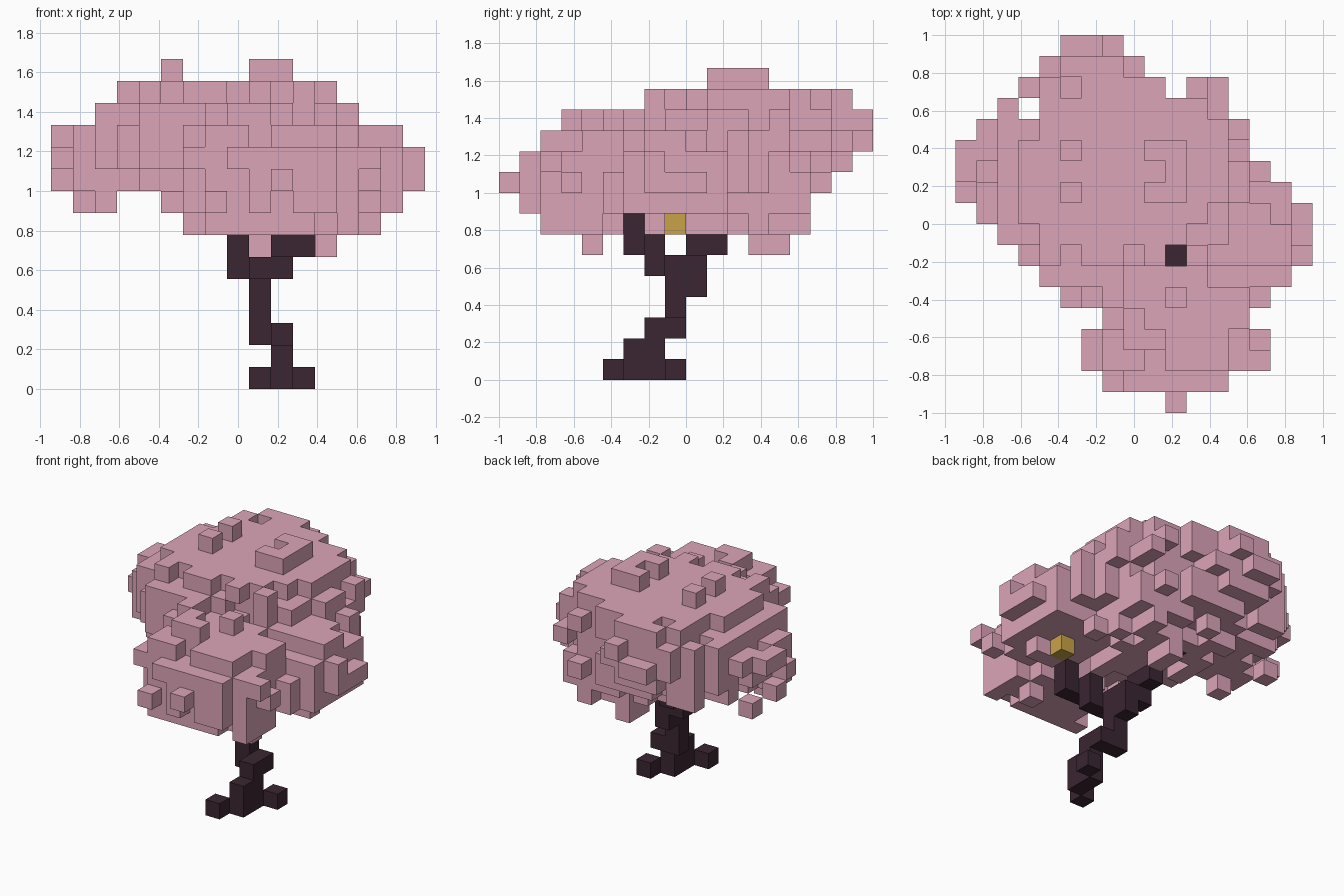
import bpy
import bmesh
import random
from itertools import product
from mathutils import Vector

old = bpy.data.objects.get("Cube")
if old:
    bpy.data.objects.remove(old, do_unlink=True)

random.seed(7)
CELL = 1 / 9
NX, NY, NZ = 17, 18, 15
ORIGIN = Vector((-NX / 2, -NY / 2, 0))


def make_material(name, colour):
    mat = bpy.data.materials.new(name)
    mat.use_nodes = True
    mat.diffuse_color = (*colour, 1)
    bsdf = next(n for n in mat.node_tree.nodes if n.type == 'BSDF_PRINCIPLED')
    bsdf.inputs["Base Color"].default_value = (*colour, 1)
    return mat


def build_blocks(name, cells, material):
    """Make one mesh from the outer faces of a set of unit blocks."""
    bm = bmesh.new()
    corners = {}

    def corner(point):
        if point not in corners:
            corners[point] = bm.verts.new((Vector(point) + ORIGIN) * CELL)
        return corners[point]

    for cell in sorted(cells):
        for axis, side in product(range(3), (0, 1)):
            neighbour = list(cell)
            neighbour[axis] += 2 * side - 1
            if tuple(neighbour) in cells:
                continue
            b, c = (axis + 1) % 3, (axis + 2) % 3
            loop = []
            for db, dc in ((0, 0), (1, 0), (1, 1), (0, 1)):
                point = list(cell)
                point[axis] += side
                point[b] += db
                point[c] += dc
                loop.append(corner(tuple(point)))
            bm.faces.new(loop if side else loop[::-1])
    mesh = bpy.data.meshes.new(name)
    bm.to_mesh(mesh)
    bm.free()
    mesh.materials.append(material)
    obj = bpy.data.objects.new(name, mesh)
    bpy.context.collection.objects.link(obj)
    return obj


def fill(rows, start):
    """Turn inclusive spans per row into a set of (column, row) pairs."""
    return {(col, start + n) for n, spans in enumerate(rows)
            for lo, hi in spans for col in range(lo, hi + 1)}


# Crown outlines: width by height, depth by height, width by depth
front = fill([[(6, 14)], [(1, 2), (5, 15)], [(0, 16)], [(0, 16)], [(0, 15)],
              [(2, 13)], [(3, 12)], [(5, 5), (9, 10)]], 7)
side = fill([[(2, 14)], [(1, 14)], [(0, 15)], [(1, 16)], [(2, 17)],
             [(3, 17)], [(7, 16)], [(10, 12)]], 7)
plan = fill([[(10, 10)], [(7, 12)], [(6, 14)], [(6, 14)], [(7, 13)],
             [(5, 14)], [(4, 15)], [(3, 16)], [(2, 16)], [(1, 16)],
             [(0, 15)], [(0, 14)], [(0, 13)], [(1, 13)],
             [(2, 2), (4, 12)], [(3, 9), (11, 12)], [(4, 8)], [(5, 7)]], 0)

# Leaf clumps: centre and radii in blocks
lobes = [
    (Vector((6, 11, 11)), (6.6, 6.6, 3.6)),        # rear left
    (Vector((10, 11, 10.5)), (4.5, 4.8, 4.3)),     # rear centre
    (Vector((13, 8, 9.2)), (4.2, 4, 2.5)),         # right
    (Vector((10, 4, 9)), (4.6, 4.4, 3.3)),         # front
]


def roughness(cell):
    """Distance from the nearest clump centre, roughened per block."""
    best = min(Vector(d / r for d, r in zip(Vector(cell) - centre, radii)).length
               for centre, radii in lobes)
    return best + random.uniform(-0.18, 0.18)


# Trunk: feet, crooked stem and two branches
trunk = {
    (9, 5, 0), (10, 6, 0), (10, 7, 0), (11, 8, 0),
    (10, 6, 1), (10, 7, 1), (10, 7, 2), (10, 8, 2), (9, 8, 2),
    (9, 8, 3), (9, 8, 4), (9, 9, 4),
    (9, 7, 5), (9, 8, 5), (9, 9, 5), (10, 7, 5), (8, 9, 5),
    (10, 7, 6), (10, 6, 6), (11, 6, 6), (11, 6, 7),
    (8, 9, 6), (8, 10, 6), (8, 10, 7), (8, 11, 8), (7, 11, 8),
    (7, 12, 9), (7, 12, 10),
}
hive = {(13, 8, 7)}


def allowed(cell):
    i, j, k = cell
    gap = (i, j) == (10, 7) or (k == 7 and i > 10 and 6 <= j <= 9)
    return ((i, k) in front and (j, k) in side and (i, j) in plan
            and not gap and cell not in trunk and cell not in hive)


space = [c for c in product(range(NX), range(NY), range(NZ)) if allowed(c)]
rough = {c: roughness(c) for c in space}

# Crown: solid clumps with ragged edges, plus a few hanging blocks
crown = {c for c in space if rough[c] < 0.9}
crown |= {(12, 4, 6), (12, 4, 7), (9, 12, 6), (9, 13, 6), (9, 13, 7),
          (13, 7, 7), (14, 7, 7), (14, 7, 8), (13, 8, 8), (14, 8, 8)}

# Complete the outlines with the blocks nearest to a clump
for a, b in ((0, 2), (1, 2), (0, 1)):
    covered = {(c[a], c[b]) for c in crown}
    for cell in sorted(space, key=rough.get):
        if (cell[a], cell[b]) not in covered:
            covered.add((cell[a], cell[b]))
            crown.add(cell)

build_blocks("crown", crown, make_material("blossom pink", (0.72, 0.375, 0.483)))
build_blocks("trunk", trunk, make_material("dark bark", (0.043, 0.019, 0.031)))
build_blocks("hive", hive, make_material("honey yellow", (0.59, 0.365, 0.066)))
